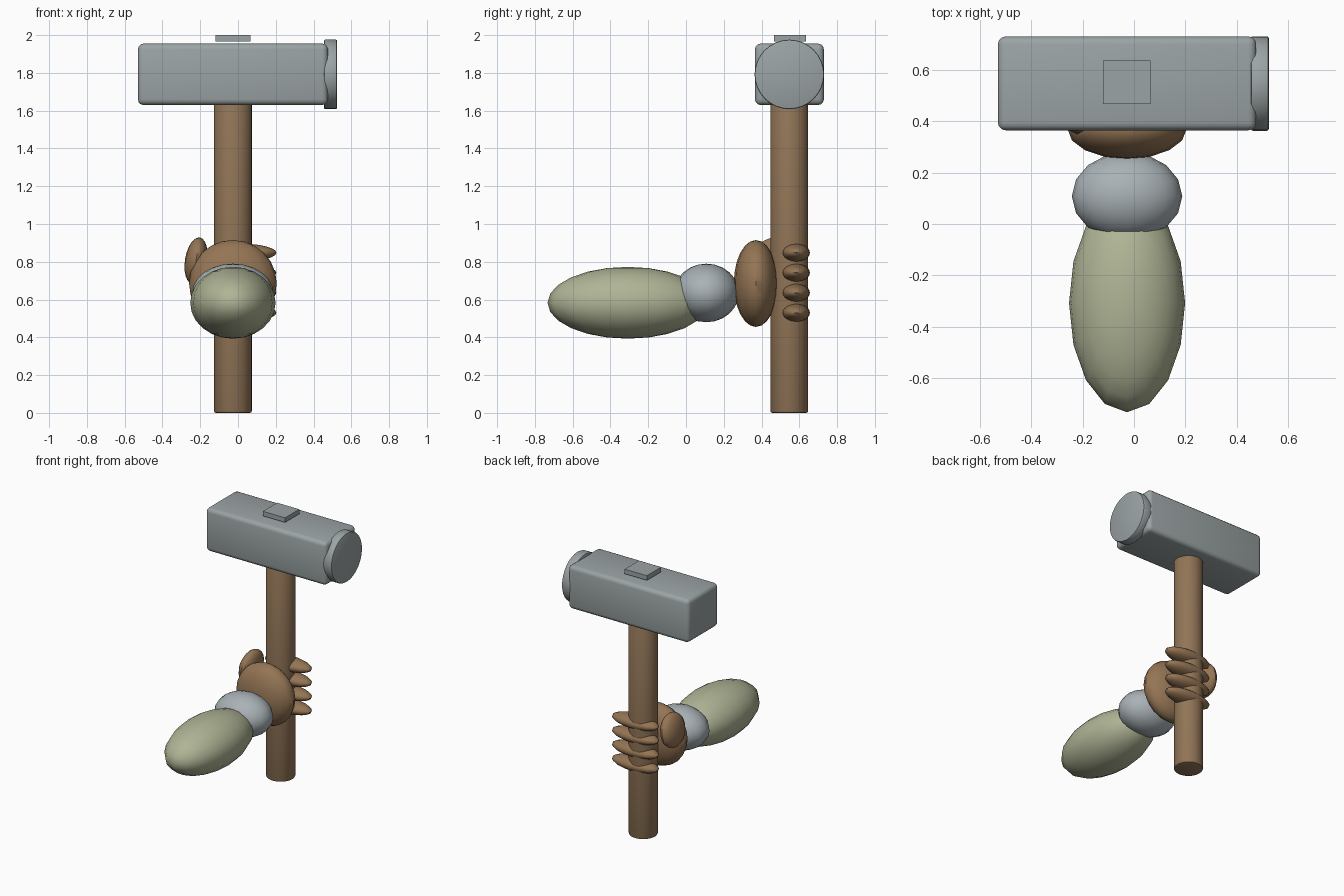
import bpy
import math

if "Cube" in bpy.data.objects:
    bpy.data.objects.remove(bpy.data.objects["Cube"])


def material(name, rgb):
    m = bpy.data.materials.new(name)
    m.diffuse_color = (*rgb, 1.0)
    m.use_nodes = True
    m.node_tree.nodes["Principled BSDF"].inputs["Base Color"].default_value = m.diffuse_color
    return m


STEEL = material("steel_grey", (0.33, 0.37, 0.375))
CUFF = material("cuff_grey", (0.40, 0.445, 0.47))
WOOD = material("wood_brown", (0.285, 0.178, 0.095))
SKIN = material("skin_brown", (0.30, 0.178, 0.09))
SLEEVE = material("sleeve_olive", (0.43, 0.455, 0.30))

AXIS_X = -0.027   # handle and arm centre line
HANDLE_Y = 0.547


def finish(name, mat, bevel=0.0, segments=3):
    """Name and colour the active object, round its edges and smooth it."""
    o = bpy.context.object
    o.name = name
    o.data.materials.append(mat)
    bpy.ops.object.transform_apply(location=False, rotation=True, scale=True)
    if bevel:
        b = o.modifiers.new("rounded_edges", 'BEVEL')
        b.width, b.segments = bevel, segments
        b.limit_method, b.angle_limit = 'ANGLE', math.radians(40)
        bpy.ops.object.modifier_apply(modifier=b.name)
    bpy.ops.object.shade_smooth_by_angle(angle=math.radians(40))
    return o


def ellipsoid(name, loc, radii, mat, tilt=0.0):
    bpy.ops.mesh.primitive_uv_sphere_add(segments=16, ring_count=12, radius=1,
                                         location=loc, rotation=(0, tilt, 0))
    bpy.context.object.scale = radii
    return finish(name, mat)


def box(name, lo, hi, mat, bevel=0.0):
    bpy.ops.mesh.primitive_cube_add(
        size=1, location=[(a + b) / 2 for a, b in zip(lo, hi)])
    bpy.context.object.scale = [b - a for a, b in zip(lo, hi)]
    return finish(name, mat, bevel)


def cylinder(name, loc, radius, depth, mat, rot=(0, 0, 0), bevel=0.0):
    bpy.ops.mesh.primitive_cylinder_add(vertices=32, radius=radius, depth=depth,
                                        location=loc, rotation=rot)
    return finish(name, mat, bevel, 2)


# Hammer
cylinder("handle", (AXIS_X, HANDLE_Y, 0.85), 0.1, 1.7, WOOD, bevel=0.01)
box("hammer_head", (-0.53, 0.365, 1.63), (0.476, 0.73, 1.955), STEEL, 0.03)
cylinder("striking_face", (0.49, HANDLE_Y, 1.792), 0.184, 0.07, STEEL,
         (0, math.pi / 2, 0), 0.008)
box("top_wedge", (-0.12, 0.467, 1.965), (0.065, 0.636, 2.0), STEEL)

# Arm, cuff and hand
ellipsoid("forearm", (AXIS_X, -0.308, 0.583), (0.226, 0.425, 0.19), SLEEVE)
ellipsoid("wrist", (AXIS_X, 0.108, 0.635), (0.215, 0.172, 0.155), CUFF)
ellipsoid("palm", (AXIS_X, 0.37, 0.685), (0.232, 0.117, 0.23), SKIN)
ellipsoid("thumb", (-0.222, 0.475, 0.805), (0.059, 0.125, 0.125), SKIN,
          math.radians(9))

# Four fingers wrapped across the handle
for i in range(4):
    ellipsoid(f"finger_{i + 1}", (0.013, 0.582, 0.848 - 0.106 * i),
              (0.19, 0.074, 0.048), SKIN)
